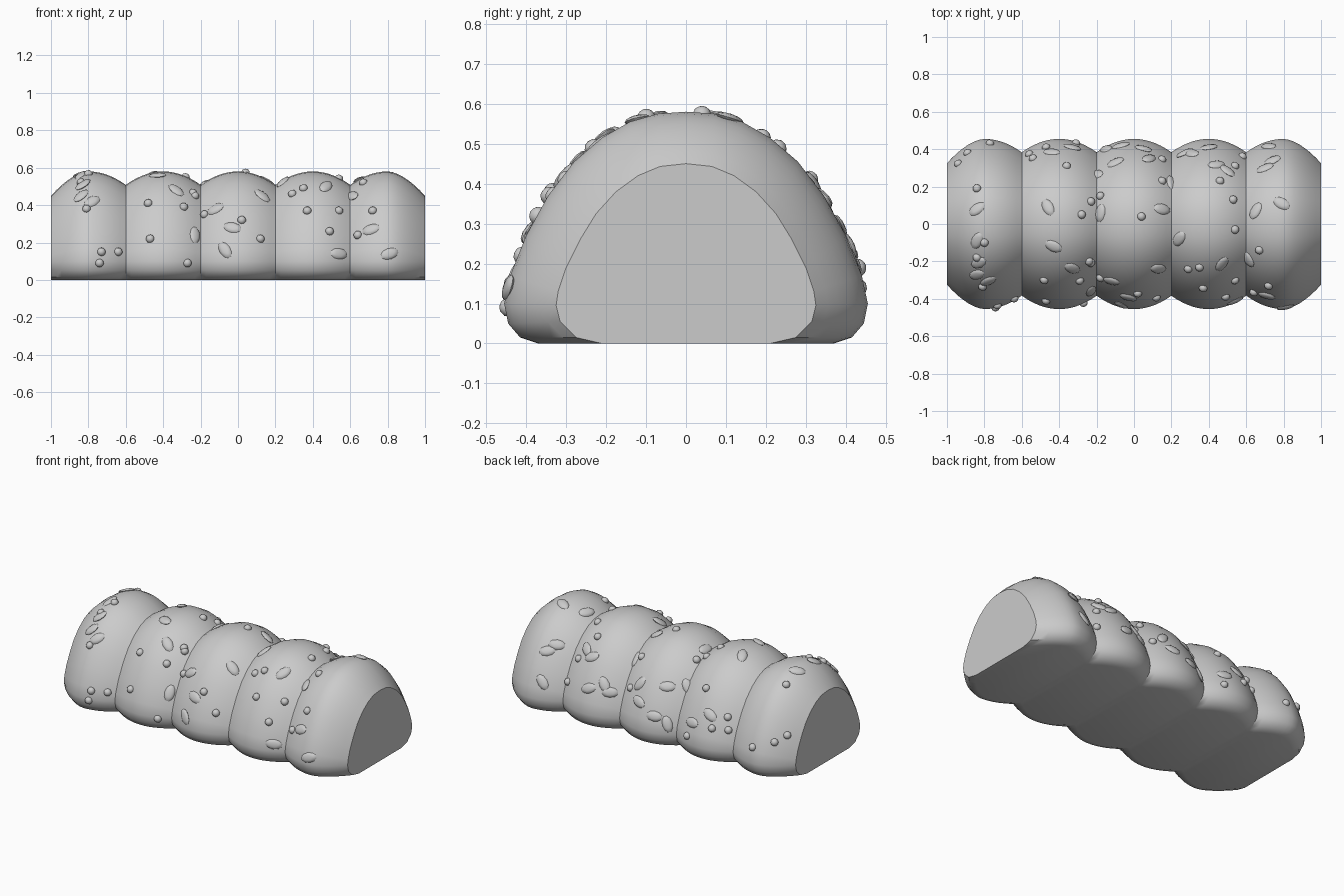
import bpy, bmesh, math
from mathutils import Vector, Matrix
from mathutils.bvhtree import BVHTree

cube = bpy.data.objects.get("Cube")
if cube:
    bpy.data.objects.remove(cube, do_unlink=True)

grey = bpy.data.materials.new("plain_grey")
grey.use_nodes = True
colour = (0.6, 0.6, 0.6, 1)
grey.diffuse_color = colour
grey.node_tree.nodes["Principled BSDF"].inputs["Base Color"].default_value = colour


def finish(bm, name):
    """Turn a bmesh into a smooth-shaded object."""
    mesh = bpy.data.meshes.new(name)
    bm.to_mesh(mesh)
    mesh.materials.append(grey)
    obj = bpy.data.objects.new(name, mesh)
    bpy.context.collection.objects.link(obj)
    bpy.ops.object.select_all(action='DESELECT')
    obj.select_set(True)
    bpy.context.view_layer.objects.active = obj
    bpy.ops.object.shade_smooth_by_angle(angle=math.radians(35))
    return obj


# Half outlines of the loaf (y, z): at the crown of a lobe and at the cut end
crown = [(0, .58), (.07, .575), (.14, .555), (.21, .515), (.28, .455), (.345, .37),
         (.4, .27), (.44, .17), (.455, .1), (.445, .05), (.415, .015), (.37, 0)]
cut = [(0, .45), (.065, .443), (.12, .42), (.175, .38), (.225, .325), (.265, .26),
       (.3, .19), (.32, .13), (.325, .095), (.315, .055), (.275, .015), (.21, 0)]

LOBES, STEPS = 5, 14
lobe_len = 2 / LOBES


def shrink(x):
    """How far the outline has shrunk from the crown towards the cut end."""
    lobe = min(int((x + 1) / lobe_len + 1e-6), LOBES - 1)
    offset = x + 1 - (lobe + .5) * lobe_len
    d = min(1, abs(offset) / (lobe_len / 2))
    at_end = (lobe == 0 and offset < 0) or (lobe == LOBES - 1 and offset > 0)
    return d ** 1.7 if at_end else .55 * d ** 2


# Loaf body: rings lofted along x, with flat cut ends
bm = bmesh.new()
rings = []
for i in range(LOBES * STEPS + 1):
    x = -1 + 2 * i / (LOBES * STEPS)
    half = [Vector(a).lerp(Vector(b), shrink(x)) for a, b in zip(crown, cut)]
    outline = [(y, z) for y, z in half] + [(-y, z) for y, z in half[:0:-1]]
    rings.append([bm.verts.new((x, y, z)) for y, z in outline])
for a, b in zip(rings, rings[1:]):
    for j in range(len(a)):
        k = (j + 1) % len(a)
        bm.faces.new((a[j], a[k], b[k], b[j]))
bm.faces.new(rings[0])
bm.faces.new(rings[-1])
bmesh.ops.recalc_face_normals(bm, faces=bm.faces)
surface = BVHTree.FromBMesh(bm)
finish(bm, "loaf_body")
bm.free()

# Seed places in hundredths across the loaf: (x, z) or (x, y), with a tilt for flat seeds
front_round = [(-81, 38), (-73, 15), (-64, 15), (-74, 9), (-48, 41), (-47, 22), (-27, 9),
               (-29, 39), (-23, 45), (-18, 35), (2, 32), (12, 22), (29, 46), (35, 49),
               (37, 37), (54, 37), (49, 26), (72, 37), (64, 24)]
top_round = [(-89, 38), (-84, 19), (-80, -10), (-84, -18), (-36, 31), (-28, 5), (-18, 15),
             (-23, 12), (4, 4), (15, 23), (46, 23), (53, 13), (54, -3), (54, 31),
             (67, -14), (-47, 41), (-24, -20)]
back_round = [(-94, 27), (-77, 19), (-56, 22), (-54, 29), (-31, 14), (15, 29), (58, 22)]
front_flat = [(-78, 42, 45), (-84, 45, 60), (-83, 51, 70), (-33, 48, -60), (-23, 24, 75),
              (-12, 38, 20), (-3, 28, -20), (-7, 16, -55), (13, 45, -50), (47, 50, 60),
              (54, 14, 0), (81, 14, 20), (71, 27, 10), (61, 45, -45)]
top_flat = [(-84, 8, 30), (-84, -9, 60), (-46, 9, -60), (-43, -12, -25), (-18, 6, 80),
            (15, 8, 0), (24, -8, 45), (-10, 33, 30), (8, 35, 60), (-7, 42, 10),
            (40, 41, 50), (27, 38, 30), (65, 7, 60), (79, 11, -30), (70, 30, 20),
            (74, 34, 40), (-33, 41, 0), (20, 22, 70)]
back_flat = [(-44, 29, 30), (-20, 36, 60), (-15, 16, 70), (5, 25, 20), (31, 28, 60),
             (44, 40, -30), (50, 42, 40), (72, 20, 50)]

SIDES = {"front": Vector((0, 1, 0)), "top": Vector((0, 0, -1)), "back": Vector((0, -1, 0))}


def add_seeds(name, side, places, size):
    """Press a group of seeds into the crust, each lying along the surface."""
    bm = bmesh.new()
    ray = SIDES[side]
    across = Vector((0, 1, 0)) if side == "top" else Vector((0, 0, 1))
    for x, h, *tilt in places:
        start = Vector((x / 100, 0, 0)) + across * h / 100 - ray * 2
        hit, normal, _, _ = surface.ray_cast(start, ray)
        if hit is None:
            continue
        t = math.radians(tilt[0] if tilt else 0)
        along = Vector((1, 0, 0)) * math.cos(t) + across * math.sin(t)
        along = (along - normal * along.dot(normal)).normalized()
        basis = Matrix((along, normal.cross(along), normal)).transposed().to_4x4()
        matrix = Matrix.Translation(hit) @ basis @ Matrix.Diagonal((*size, 1))
        bmesh.ops.create_icosphere(bm, subdivisions=2, radius=1, matrix=matrix)
    finish(bm, name)
    bm.free()


round_size, flat_size = (.023, .023, .021), (.05, .03, .012)
for side, rounds, flats in (("front", front_round, front_flat),
                            ("top", top_round, top_flat),
                            ("back", back_round, back_flat)):
    add_seeds(side + "_round_seeds", side, rounds, round_size)
    add_seeds(side + "_flat_seeds", side, flats, flat_size)
